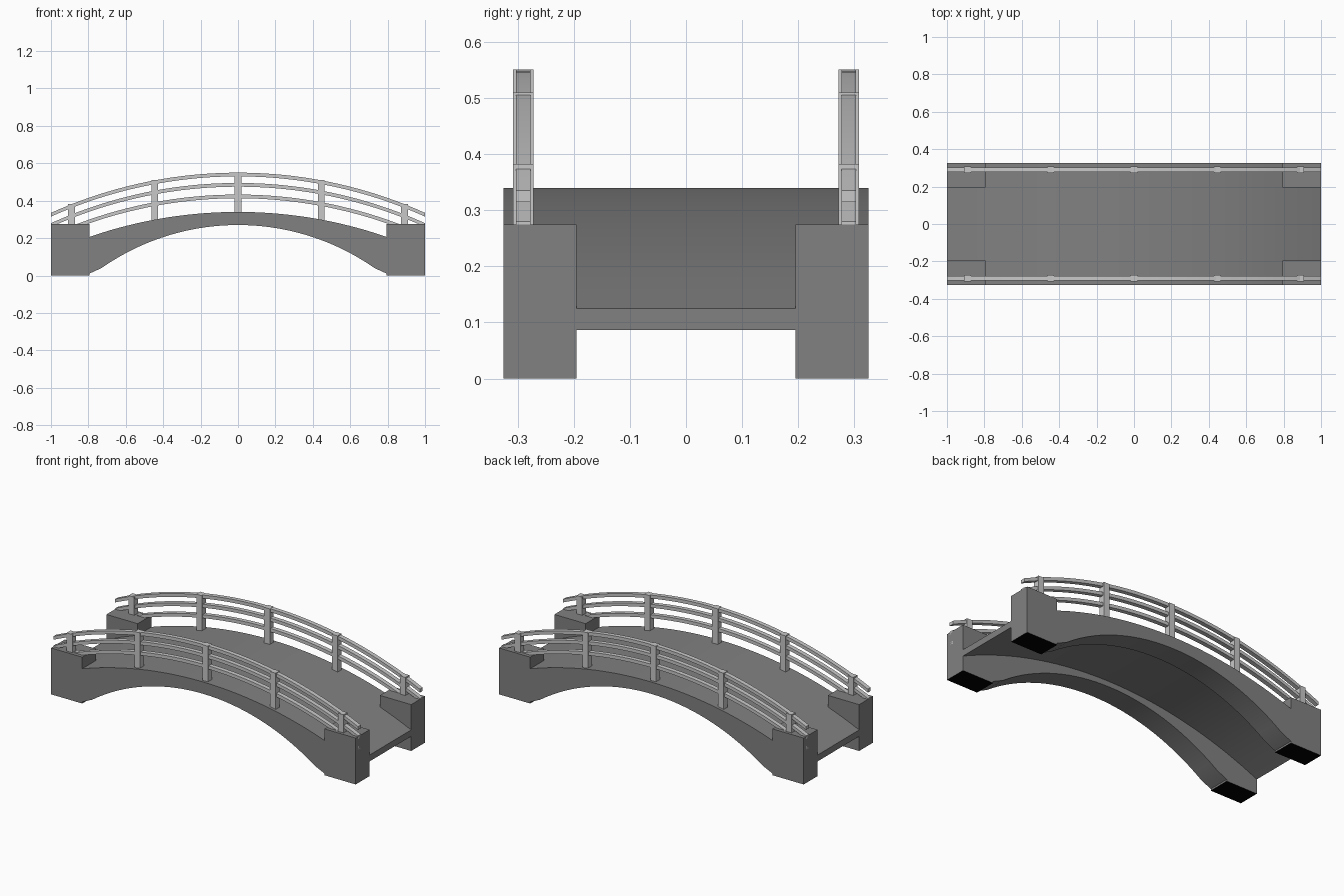
import bpy
import bmesh
import math

if "Cube" in bpy.data.objects:
    bpy.data.objects.remove(bpy.data.objects["Cube"], do_unlink=True)


def material(name, value):
    mat = bpy.data.materials.new(name)
    mat.use_nodes = True
    colour = (value, value, value, 1)
    mat.diffuse_color = colour
    mat.node_tree.nodes["Principled BSDF"].inputs["Base Color"].default_value = colour
    return mat


stone = material("grey stone", 0.22)
rail_paint = material("light grey rail", 0.58)
foot_black = material("black foot", 0.0)

HALF_WIDTH, INNER = 0.325, 0.195
LEG_START, LEG_TOP = 0.795, 0.275
RAIL_Y, RAIL_W, POST_W = 0.29, 0.026, 0.037


def sag(x, radius=2.433):
    return radius - math.sqrt(radius * radius - x * x)


def deck_top(x):
    return 0.34 - sag(x)


def deck_bottom(x):
    return 0.302 - sag(x)


def girder_bottom(x):
    if abs(x) > 0.731:
        return 0.04 - (abs(x) - 0.73) * 0.46
    return 0.27 - sag(x, 1.273)


def finish(name, bm, *mats):
    bmesh.ops.recalc_face_normals(bm, faces=bm.faces)
    mesh = bpy.data.meshes.new(name)
    bm.to_mesh(mesh)
    bm.free()
    for mat in mats:
        mesh.materials.append(mat)
    obj = bpy.data.objects.new(name, mesh)
    bpy.context.collection.objects.link(obj)
    return obj


def arched_beam(name, xs, top, bottom, y0, y1, mat):
    """Sweep a rectangular section along x between two height functions."""
    bm = bmesh.new()
    rings = []
    for x in xs:
        section = [(y0, bottom(x)), (y1, bottom(x)), (y1, top(x)), (y0, top(x))]
        rings.append([bm.verts.new((x, y, z)) for y, z in section])
    for a, b in zip(rings, rings[1:]):
        for i in range(4):
            j = (i + 1) % 4
            bm.faces.new((a[i], a[j], b[j], b[i]))
    bm.faces.new(rings[0])
    bm.faces.new(rings[-1])
    obj = finish(name, bm, mat)
    bpy.ops.object.select_all(action="DESELECT")
    bpy.context.view_layer.objects.active = obj
    obj.select_set(True)
    bpy.ops.object.shade_smooth_by_angle(angle=math.radians(25))
    return obj


def box(name, x0, x1, y0, y1, z0, z1, *mats):
    bm = bmesh.new()
    bmesh.ops.create_cube(bm, size=1)
    for v in bm.verts:
        v.co = (x1 if v.co.x > 0 else x0, y1 if v.co.y > 0 else y0, z1 if v.co.z > 0 else z0)
    bm.normal_update()
    if len(mats) > 1:
        for f in bm.faces:
            f.material_index = 1 if f.normal.z < -0.9 else 0
    return finish(name, bm, *mats)


# Walkway slab
span = [-0.73 + 1.46 * i / 32 for i in range(33)]
girder_xs = [-LEG_START] + span + [LEG_START]
deck_xs = [-1, -0.9] + girder_xs + [0.9, 1]
arched_beam("deck", deck_xs, deck_top, deck_bottom, -INNER, INNER, stone)

rail_xs = [-1 + i / 20 for i in range(41)]
for side, s in (("left_side", 1), ("right_side", -1)):
    # "back" lies at +y, "front" at -y
    where = "back" if s > 0 else "front"
    y0, y1 = sorted((s * INNER, s * HALF_WIDTH))

    # Arched side girder and its end abutments
    arched_beam(where + "_girder", girder_xs, deck_top, girder_bottom, y0, y1, stone)
    for end, e in (("left", 1), ("right", -1)):
        x0, x1 = sorted((e * LEG_START, e))
        box(f"{where}_{end}_abutment", x0, x1, y0, y1, 0, LEG_TOP, stone, foot_black)

    # Three curved rails
    yc = s * RAIL_Y
    for label, height in (("upper", 0.55), ("middle", 0.495), ("lower", 0.433)):
        arched_beam(f"{where}_{label}_rail", rail_xs,
                    lambda x: height - sag(x), lambda x: height - 0.02 - sag(x),
                    yc - RAIL_W / 2, yc + RAIL_W / 2, rail_paint)

    # Posts
    for i in range(-2, 3):
        x = i * 0.445
        base = LEG_TOP - 0.01 if abs(i) == 2 else deck_top(x) - 0.02
        box(f"{where}_post_{i + 3}", x - POST_W / 2, x + POST_W / 2,
            yc - POST_W / 2, yc + POST_W / 2, base, 0.551 - sag(x), rail_paint)
